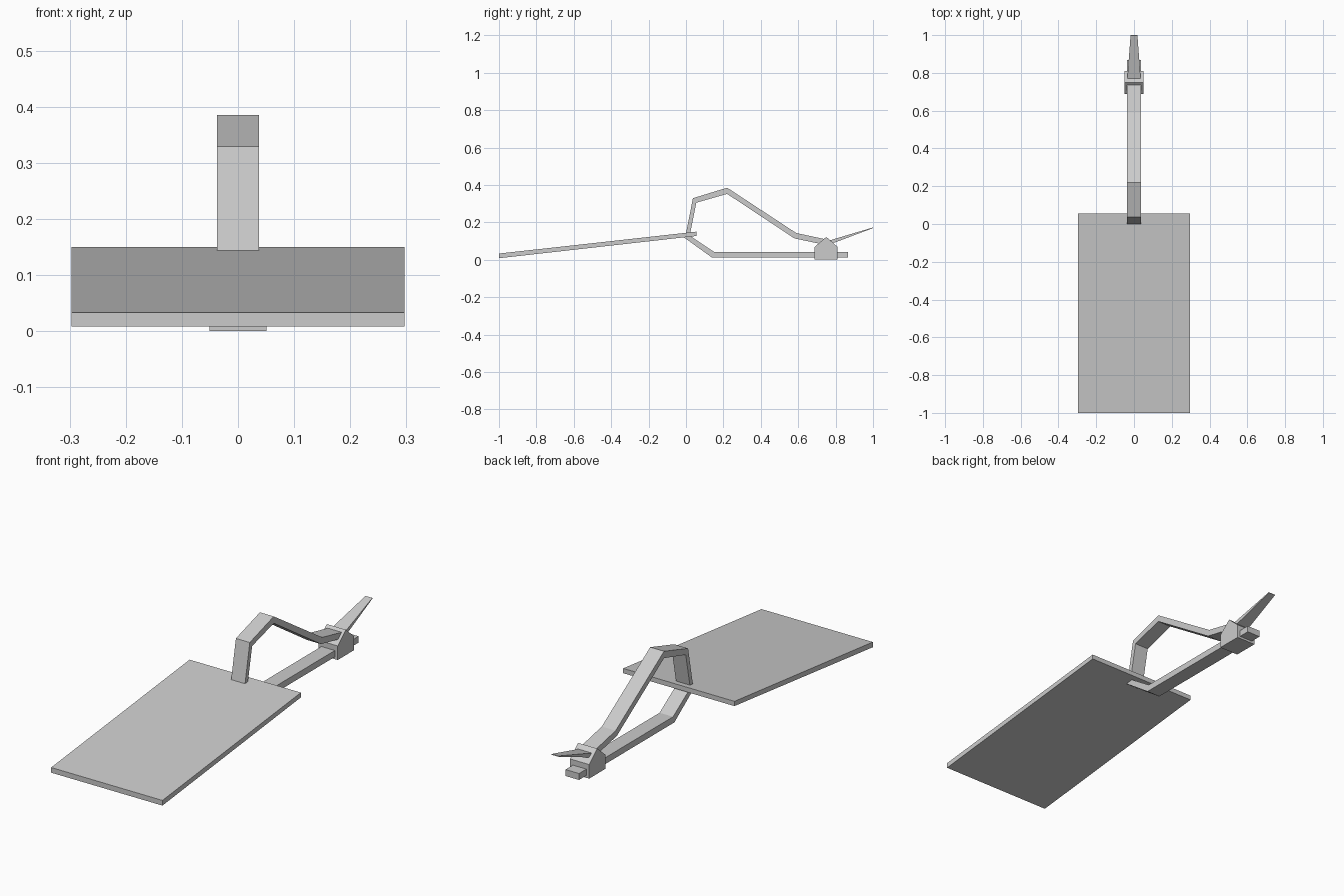
import bpy, bmesh

if "Cube" in bpy.data.objects:
    bpy.data.objects.remove(bpy.data.objects["Cube"])


def extrude_profile(name, pts, half_width, taper=None):
    """Extrude a side profile (y, z) across x; taper maps y to a half width."""
    bm = bmesh.new()
    sides = []
    for s in (-1, 1):
        sides.append([bm.verts.new((s * (taper(y) if taper else half_width), y, z))
                      for y, z in pts])
    left, right = sides
    n = len(pts)
    bm.faces.new(left)
    bm.faces.new(right[::-1])
    for i in range(n):
        j = (i + 1) % n
        bm.faces.new((left[j], left[i], right[i], right[j]))
    bmesh.ops.recalc_face_normals(bm, faces=bm.faces)
    mesh = bpy.data.meshes.new(name)
    bm.to_mesh(mesh)
    bm.free()
    ob = bpy.data.objects.new(name, mesh)
    bpy.context.collection.objects.link(ob)
    return ob


# Sloping rectangular board
extrude_profile("board", [(-1.0, 0.008), (0.055, 0.127), (0.055, 0.15), (-1.0, 0.033)], 0.297)

# Lower rail, bent up to the underside of the board
extrude_profile("lower_rail", [
    (-0.015, 0.122), (0.14, 0.011), (0.867, 0.011),
    (0.867, 0.042), (0.15, 0.042), (0.018, 0.13), (-0.013, 0.128)], 0.036)

# Upper bent strap, running from the board into the clamp
extrude_profile("upper_strap", [
    (0.0, 0.14), (0.037, 0.329), (0.22, 0.385), (0.589, 0.143), (0.765, 0.105),
    (0.765, 0.075), (0.58, 0.114), (0.22, 0.352), (0.055, 0.305), (0.022, 0.14)], 0.037)

# House-shaped clamp block
extrude_profile("clamp_block", [
    (0.687, 0.0), (0.811, 0.0), (0.811, 0.068), (0.75, 0.122), (0.687, 0.068)], 0.051)

# Tapered release lever
extrude_profile("lever", [(0.75, 0.075), (0.79, 0.09), (1.0, 0.169), (0.998, 0.172), (0.75, 0.098)],
                0, taper=lambda y: 0.037 - (y - 0.75) / 0.25 * 0.019)
